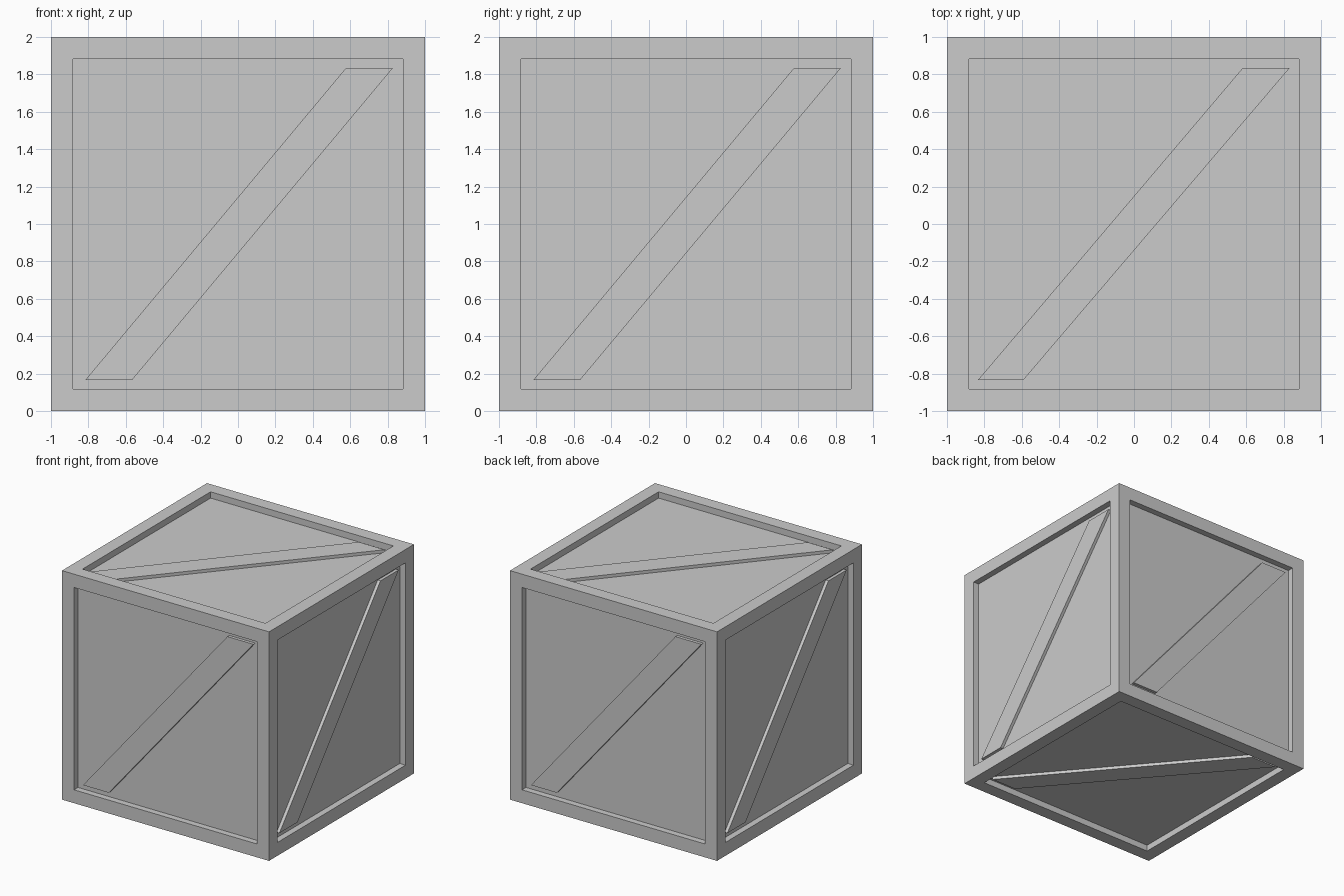
import bpy, bmesh
from math import pi
from mathutils import Matrix

if "Cube" in bpy.data.objects:
    bpy.data.objects.remove(bpy.data.objects["Cube"])

FRAME = 0.165    # frame width around each face
RECESS = 0.055   # panel depth below the frame
RAISE = 0.027    # brace height above the panel
IN = 1 - FRAME
CENTRE = Matrix.Translation((0, 0, 1))


def add_object(name, bm):
    bmesh.ops.recalc_face_normals(bm, faces=bm.faces)
    mesh = bpy.data.meshes.new(name)
    bm.to_mesh(mesh)
    bm.free()
    obj = bpy.data.objects.new(name, mesh)
    bpy.context.collection.objects.link(obj)
    return obj


# Crate body: cube with a recessed panel on every side
bm = bmesh.new()
bmesh.ops.create_cube(bm, size=2, matrix=CENTRE)
panels = bm.faces[:]
bmesh.ops.inset_individual(bm, faces=panels, thickness=FRAME)
for face in panels:
    normal = face.normal.copy()
    ext = bmesh.ops.extrude_discrete_faces(bm, faces=[face])["faces"][0]
    bmesh.ops.translate(bm, verts=ext.verts, vec=-normal * RECESS)
add_object("crate_body", bm)


# Diagonal brace: slanted strip drawn on the top, then turned to its side
def brace(name, turn, low, high):
    bm = bmesh.new()
    base = 1 - RECESS - 0.01
    outline = [(low[0], -IN), (low[1], -IN), (high[1], IN), (high[0], IN)]
    face = bm.faces.new([bm.verts.new((x, y, base)) for x, y in outline])
    ext = bmesh.ops.extrude_face_region(bm, geom=[face])["geom"]
    verts = [g for g in ext if isinstance(g, bmesh.types.BMVert)]
    bmesh.ops.translate(bm, verts=verts, vec=(0, 0, RAISE + 0.01))
    bm.transform(CENTRE @ turn)
    add_object(name, bm)


for i, side in enumerate(("front", "right", "back", "left")):
    turn = Matrix.Rotation(i * pi / 2, 4, "Z") @ Matrix.Rotation(pi / 2, 4, "X")
    brace(side + "_brace", turn, (-0.817, -0.567), (0.578, 0.829))
for i, side in enumerate(("top", "bottom")):
    brace(side + "_brace", Matrix.Rotation(i * pi, 4, "Y"),
          (-IN, -0.592), (0.582, 0.833))
